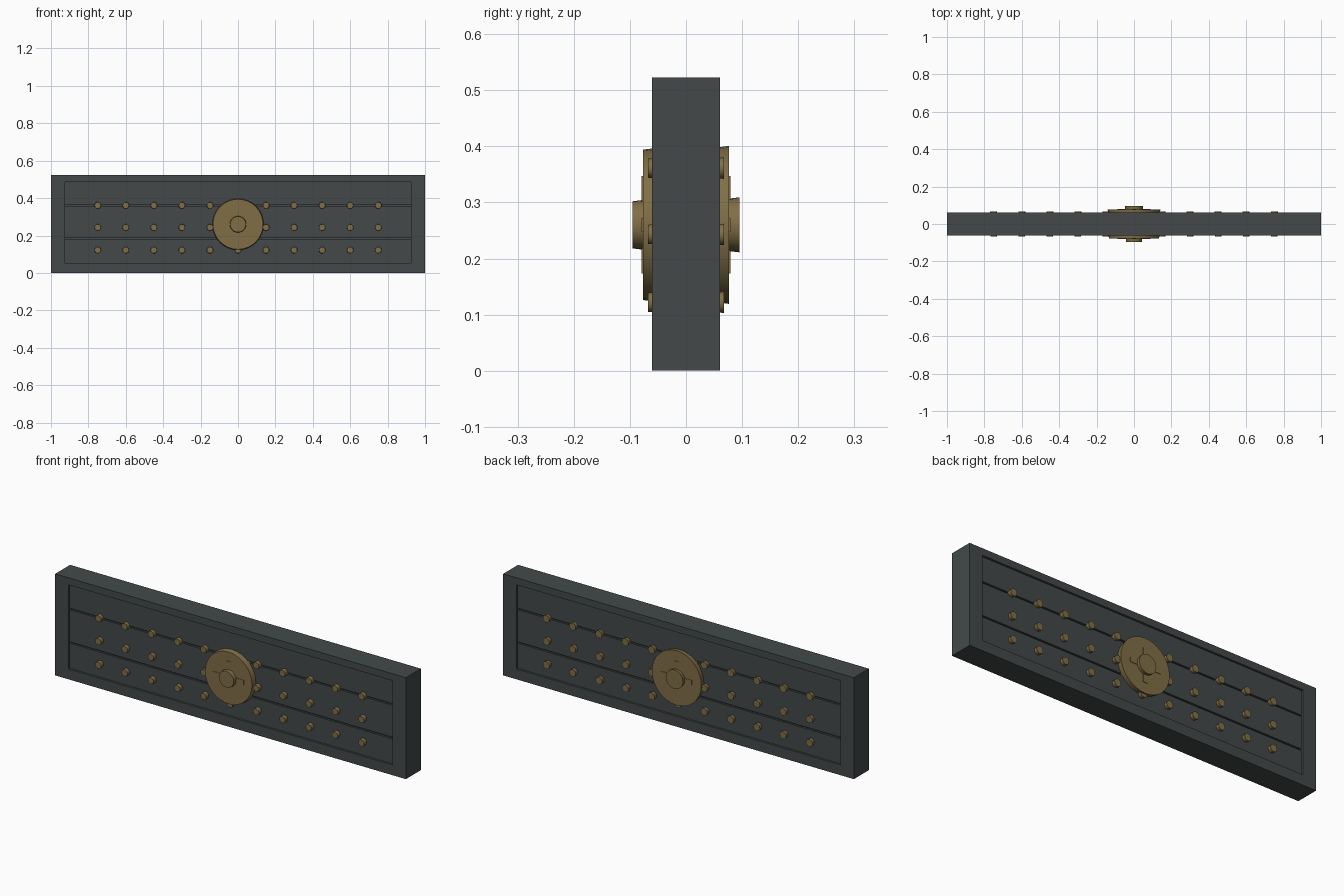
import bpy, bmesh, math
from mathutils import Matrix, Vector

cube = bpy.data.objects.get("Cube")
if cube:
    bpy.data.objects.remove(cube, do_unlink=True)


def material(name, rgb):
    m = bpy.data.materials.new(name)
    m.use_nodes = True
    m.diffuse_color = (*rgb, 1)
    bsdf = m.node_tree.nodes["Principled BSDF"]
    bsdf.inputs["Base Color"].default_value = (*rgb, 1)
    bsdf.inputs["Roughness"].default_value = 0.7
    return m


SLATE = material("dark slate", (0.056, 0.066, 0.066))
BRASS = material("aged brass", (0.215, 0.157, 0.062))


def finish(name, bm, mat, smooth=False):
    bmesh.ops.recalc_face_normals(bm, faces=bm.faces)
    mesh = bpy.data.meshes.new(name)
    bm.to_mesh(mesh)
    bm.free()
    mesh.materials.append(mat)
    obj = bpy.data.objects.new(name, mesh)
    bpy.context.collection.objects.link(obj)
    if smooth:
        bpy.ops.object.select_all(action='DESELECT')
        obj.select_set(True)
        bpy.context.view_layer.objects.active = obj
        bpy.ops.object.shade_smooth_by_angle(angle=math.radians(35))
    return obj


def add_box(bm, lo, hi):
    lo, hi = Vector(lo), Vector(hi)
    bmesh.ops.create_cube(bm, size=1, matrix=Matrix.Translation((lo + hi) / 2)
                          @ Matrix.Diagonal((*(hi - lo), 1)))


def add_disc(bm, x, z, y_front, y_back, r_front, r_back, sides):
    # Tapered cylinder lying along y
    place = Matrix.Translation((x, (y_front + y_back) / 2, z))
    bmesh.ops.create_cone(bm, cap_ends=True, segments=sides,
                          radius1=r_front, radius2=r_back, depth=y_back - y_front,
                          matrix=place @ Matrix.Rotation(-math.pi / 2, 4, 'X'))


HEIGHT, HALF = 0.523, 0.061
PANEL_X, PANEL_LOW, PANEL_HIGH = 0.925, 0.053, 0.487
FLOOR, PLANK = 0.04, 0.05
HUB_Z = 0.26

# Frame: a slab with a recess sunk into the front and the back
bm = bmesh.new()
add_box(bm, (-1, -HALF, 0), (1, HALF, HEIGHT))
for face in [f for f in bm.faces if abs(f.normal.y) > 0.9]:
    side = math.copysign(1, face.normal.y)
    bmesh.ops.inset_individual(bm, faces=[face], thickness=0.05)
    for v in face.verts:
        v.co.x = math.copysign(PANEL_X, v.co.x)
        v.co.z = PANEL_HIGH if v.co.z > HEIGHT / 2 else PANEL_LOW
    well = bmesh.ops.extrude_discrete_faces(bm, faces=[face])["faces"][0]
    for v in well.verts:
        v.co.y = side * FLOOR
finish("frame", bm, SLATE)

# Planks separated by narrow grooves, on both sides
seams = [PANEL_LOW, 0.185, 0.358, PANEL_HIGH]
gap = 0.004
for side, label in ((-1, "front"), (1, "back")):
    bm = bmesh.new()
    for i, (low, high) in enumerate(zip(seams, seams[1:])):
        low += gap if i > 0 else 0
        high -= gap if i < 2 else 0
        ys = sorted((side * (FLOOR - 0.005), side * PLANK))
        add_box(bm, (-PANEL_X, ys[0], low), (PANEL_X, ys[1], high))
    finish(label + "_planks", bm, SLATE)

# Rows of studs, on both sides
for side, label in ((-1, "front"), (1, "back")):
    bm = bmesh.new()
    ys = sorted((side * 0.038, side * 0.068))
    for z in (0.361, 0.243, 0.122):
        for i in range(-5, 6):
            add_disc(bm, i * 0.15, z, *ys, 0.017, 0.019, 12)
    finish(label + "_studs", bm, BRASS, True)

# Round boss with a raised cross and a hub, on both sides
for side, label in ((-1, "front"), (1, "back")):
    small, large = (0.134, 0.138) if side < 0 else (0.136, 0.141)
    ys = sorted((side * 0.045, side * 0.077))
    bm = bmesh.new()
    add_disc(bm, 0, HUB_Z, *ys, small, large, 32)
    finish(label + "_boss", bm, BRASS, True)

    bm = bmesh.new()
    ys = sorted((side * 0.07, side * 0.095))
    r = 0.042 if side < 0 else 0.046
    add_disc(bm, 0, HUB_Z, *ys, r, r + 0.003, 24)
    finish(label + "_hub", bm, BRASS, True)

    bm = bmesh.new()
    ys = sorted((side * 0.074, side * 0.079))
    arm, half = 0.087, 0.012
    for dx, dz in ((1, 0), (-1, 0), (0, 1), (0, -1)):
        a = (dx * 0.03 - half * abs(dz), dz * 0.03 - half * abs(dx))
        b = (dx * arm + half * abs(dz), dz * arm + half * abs(dx))
        xs, zs = sorted((a[0], b[0])), sorted((a[1], b[1]))
        add_box(bm, (xs[0], ys[0], HUB_Z + zs[0]), (xs[1], ys[1], HUB_Z + zs[1]))
    finish(label + "_cross", bm, BRASS)
